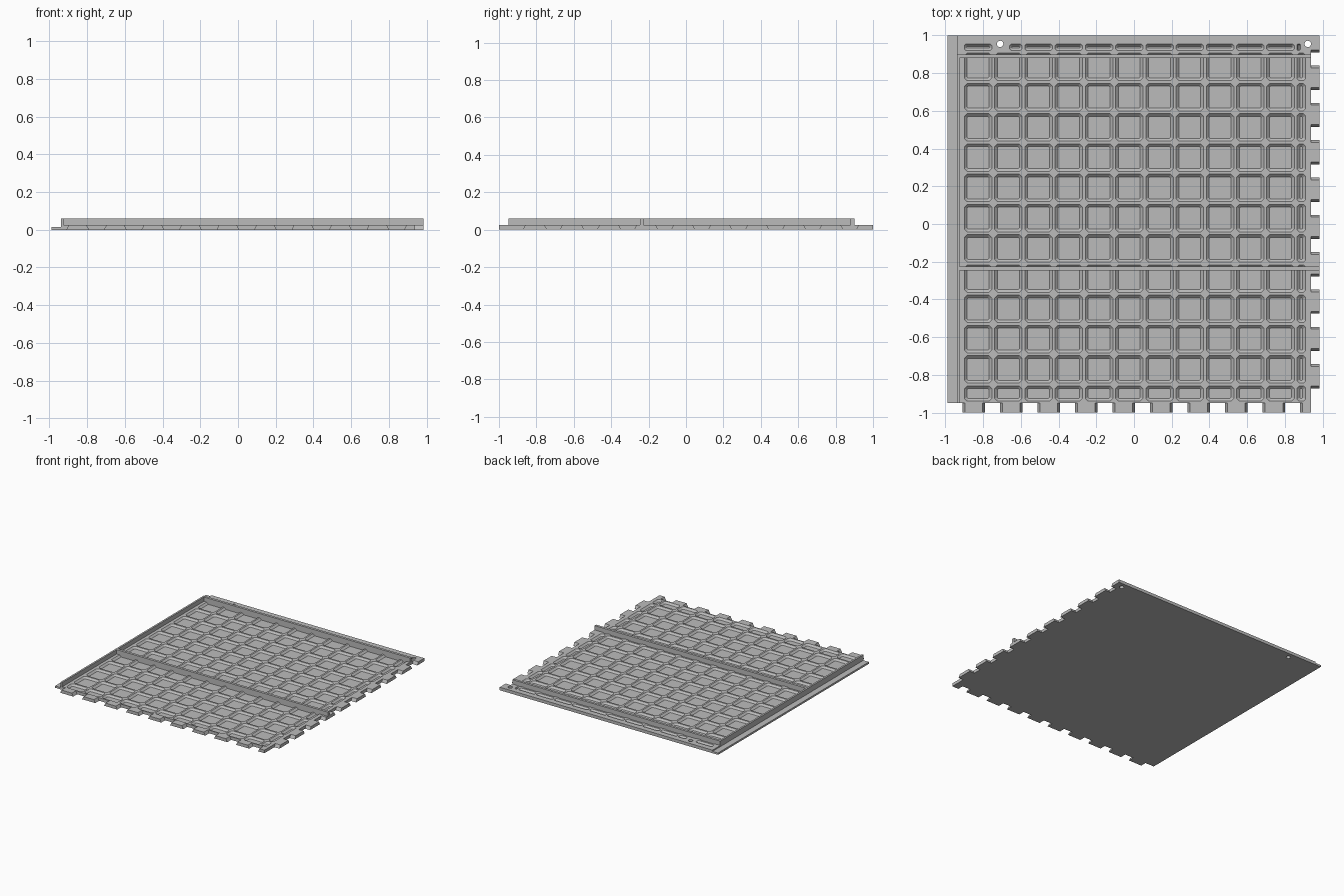
import bpy, bmesh, math

cube = bpy.data.objects.get("Cube")
if cube:
    bpy.data.objects.remove(cube, do_unlink=True)

grey = bpy.data.materials.new("plain grey")
grey.use_nodes = True
colour = (0.5, 0.5, 0.5, 1)
grey.diffuse_color = colour
grey.node_tree.nodes["Principled BSDF"].inputs["Base Color"].default_value = colour

DECK, FLOOR, WALL_TOP = 0.025, 0.011, 0.06
BODY_X, BODY_FRONT = 0.94, -0.95


def loft(bm, lower, z0, upper, z1):
    """Solid between two matching horizontal outlines."""
    a = [bm.verts.new((x, y, z0)) for x, y in lower]
    b = [bm.verts.new((x, y, z1)) for x, y in upper]
    bm.faces.new(a[::-1])
    bm.faces.new(b)
    n = len(a)
    for i in range(n):
        j = (i + 1) % n
        bm.faces.new((a[i], a[j], b[j], b[i]))


def rect(x0, x1, y0, y1):
    return [(x0, y0), (x1, y0), (x1, y1), (x0, y1)]


def octagon(x0, x1, y0, y1, c):
    return [(x0 + c, y0), (x1 - c, y0), (x1, y0 + c), (x1, y1 - c),
            (x1 - c, y1), (x0 + c, y1), (x0, y1 - c), (x0, y0 + c)]


def finish(name, bm):
    bmesh.ops.recalc_face_normals(bm, faces=bm.faces)
    mesh = bpy.data.meshes.new(name)
    bm.to_mesh(mesh)
    bm.free()
    mesh.materials.append(grey)
    obj = bpy.data.objects.new(name, mesh)
    bpy.context.collection.objects.link(obj)
    return obj


def box(name, x0, x1, y0, y1, z0, z1):
    bm = bmesh.new()
    loft(bm, rect(x0, x1, y0, y1), z0, rect(x0, x1, y0, y1), z1)
    return finish(name, bm)


# Base plate
plate = box("base_plate", -BODY_X, BODY_X, BODY_FRONT, 1, 0, DECK)

# Cutters: a grid of tapered pockets, clipped at the plate margins
PITCH, SIZE, OVER = 0.1604, 0.146, 0.004
bm = bmesh.new()
for col in range(12):
    for row in range(-1, 12):
        x0 = -0.9 + PITCH * col
        x1 = min(x0 + SIZE, 0.91)
        y1 = 0.906 - PITCH * row
        y0 = max(y1 - SIZE, -0.94)
        y1 = min(y1, 0.955)
        if row == -1 and col == 1:
            x0 = -0.66          # leave room for the left hole
        if row == -1 and col == 11:
            x1 = 0.882          # leave room for the right hole
        inset = min(0.015, 0.36 * min(x1 - x0, y1 - y0))
        c = min(0.018, 0.3 * min(x1 - x0, y1 - y0))
        grow = inset * OVER / (DECK - FLOOR)
        low = octagon(x0 + inset, x1 - inset, y0 + inset, y1 - inset, c * 0.3)
        top = octagon(x0 - grow, x1 + grow, y0 - grow, y1 + grow, c)
        loft(bm, low, FLOOR, top, DECK + OVER)

# Cutters: round holes in the back margin
for hx in (-0.71, 0.922):
    ring = [(hx + 0.017 * math.cos(t * math.tau / 24),
             0.955 + 0.017 * math.sin(t * math.tau / 24)) for t in range(24)]
    loft(bm, ring, -0.02, ring, DECK + 0.02)
cutter = finish("pocket_cutter", bm)
cutter.hide_render = True

# Cut the plate, then discard the cutter
mod = plate.modifiers.new("pockets", "BOOLEAN")
mod.operation = "DIFFERENCE"
mod.solver = "EXACT"
mod.object = cutter
graph = bpy.context.evaluated_depsgraph_get()
cut_mesh = bpy.data.meshes.new_from_object(plate.evaluated_get(graph))
plate.modifiers.clear()
plate.data = cut_mesh
bpy.data.objects.remove(cutter, do_unlink=True)

# Thin lip along the right side
box("side_lip", -0.99, -BODY_X, BODY_FRONT, 1, 0, 0.015)

# Upright walls
box("side_wall", -BODY_X, -0.925, BODY_FRONT, 0.9, FLOOR, WALL_TOP)
box("back_wall", -BODY_X, BODY_X, 0.88, 0.9, FLOOR, WALL_TOP)
box("middle_wall", -0.925, 0.985, -0.247, -0.226, FLOOR, WALL_TOP)

# Interlocking tabs with sloped flanks along the front
SLOPE = 0.013
bm = bmesh.new()
for i in range(10):
    x0 = -0.91 + 0.199 * i
    x1 = min(x0 + 0.12, BODY_X)
    end = 0 if x1 == BODY_X else SLOPE
    loft(bm, rect(x0, x1, -1, BODY_FRONT), 0,
         rect(x0 + SLOPE, x1 - end, -1, BODY_FRONT), DECK)
finish("front_tabs", bm)

# Matching tabs along the left side
bm = bmesh.new()
for i in range(-1, 9):
    y1 = min(0.841 - 0.198 * i, 1)
    y0 = 0.712 - 0.198 * i
    end = 0 if y1 == 1 else SLOPE
    loft(bm, rect(BODY_X, 0.985, y0, y1), 0,
         rect(BODY_X, 0.985, y0 + SLOPE, y1 - end), DECK)
finish("side_tabs", bm)
